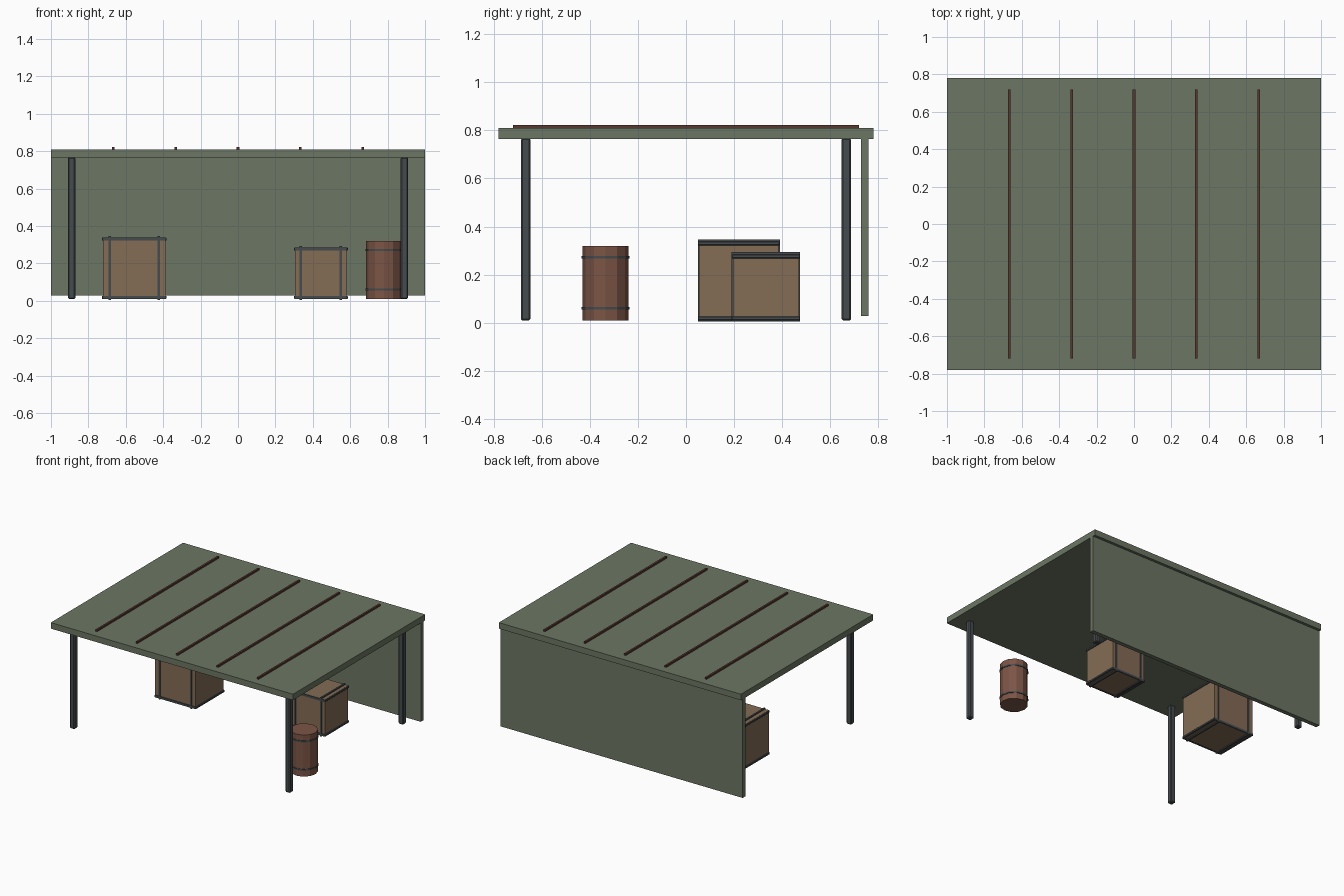
import bpy, math

if "Cube" in bpy.data.objects:
    bpy.data.objects.remove(bpy.data.objects["Cube"])

def mat(name, c):
    m = bpy.data.materials.new(name)
    m.diffuse_color = (*c, 1)
    m.use_nodes = True
    m.node_tree.nodes["Principled BSDF"].inputs["Base Color"].default_value = m.diffuse_color
    return m

GREEN = mat("green_canvas", (0.15, 0.18, 0.125))
STEEL = mat("dark_steel", (0.06, 0.07, 0.075))
WOOD = mat("crate_wood", (0.23, 0.15, 0.09))
RUST = mat("rust", (0.2, 0.09, 0.06))
RIB = mat("rib_brown", (0.1, 0.04, 0.03))

def box(name, x, y, z, m, bevel=0):
    """Box from (min, max) ranges."""
    bpy.ops.mesh.primitive_cube_add(size=1, location=[(a + b) / 2 for a, b in (x, y, z)])
    o = bpy.context.object
    o.name = name
    o.scale = [b - a for a, b in (x, y, z)]
    bpy.ops.object.transform_apply(location=False, rotation=False, scale=True)
    o.data.materials.append(m)
    if bevel:
        b = o.modifiers.new("bevel", 'BEVEL')
        b.width, b.segments = bevel, 1
    return o

def drum(name, x, y, z0, z1, r, m, n=12):
    bpy.ops.mesh.primitive_cylinder_add(vertices=n, radius=r, depth=z1 - z0,
                                        location=(x, y, (z0 + z1) / 2))
    o = bpy.context.object
    o.name = name
    o.data.materials.append(m)

# Roof, ribs and back wall
box("roof", (-1, 1), (-0.78, 0.78), (0.765, 0.81), GREEN)
for i in range(-2, 3):
    x = i / 3
    box("roof_rib", (x - 0.007, x + 0.007), (-0.72, 0.72), (0.807, 0.823), RIB)
box("back_wall", (-1, 1), (0.728, 0.76), (0.028, 0.767), GREEN)

# Posts
for sx in (-1, 1):
    for sy in (-1, 1):
        x, y = sx * 0.89, sy * 0.667
        box("post", (x - 0.02, x + 0.02), (y - 0.02, y + 0.02), (0.01, 0.767), STEEL, 0.006)

def crate(cx, hx, y0, y1, top, strap):
    box("crate_body", (cx - hx, cx + hx), (y0 + 0.005, y1 - 0.005), (0.012, top - 0.008), WOOD)
    # straps wrapping front to back
    for s in (-1, 1):
        x = cx + s * strap
        box("crate_strap", (x - 0.006, x + 0.006), (y0, y1), (0.004, top), STEEL)
    # edge rails at top and bottom
    t = 0.02
    for z0 in (0.01, top - 0.025):
        for s in (-1, 1):
            xa = cx + s * (hx - 0.004)
            box("crate_side_rail", (xa - 0.01, xa + 0.01), (y0, y1), (z0, z0 + 0.016), STEEL, 0.003)
        for ya in (y0, y1 - 0.012):
            box("crate_end_rail", (cx - hx, cx + hx), (ya, ya + 0.012), (z0, z0 + 0.016), STEEL)

crate(-0.555, 0.167, 0.05, 0.39, 0.347, 0.131)
crate(0.443, 0.138, 0.19, 0.475, 0.293, 0.107)

# Barrel with hoops
drum("barrel", 0.78, -0.335, 0.01, 0.32, 0.095, RUST)
for z in (0.06, 0.272):
    drum("barrel_hoop", 0.78, -0.335, z - 0.006, z + 0.006, 0.099, STEEL)
